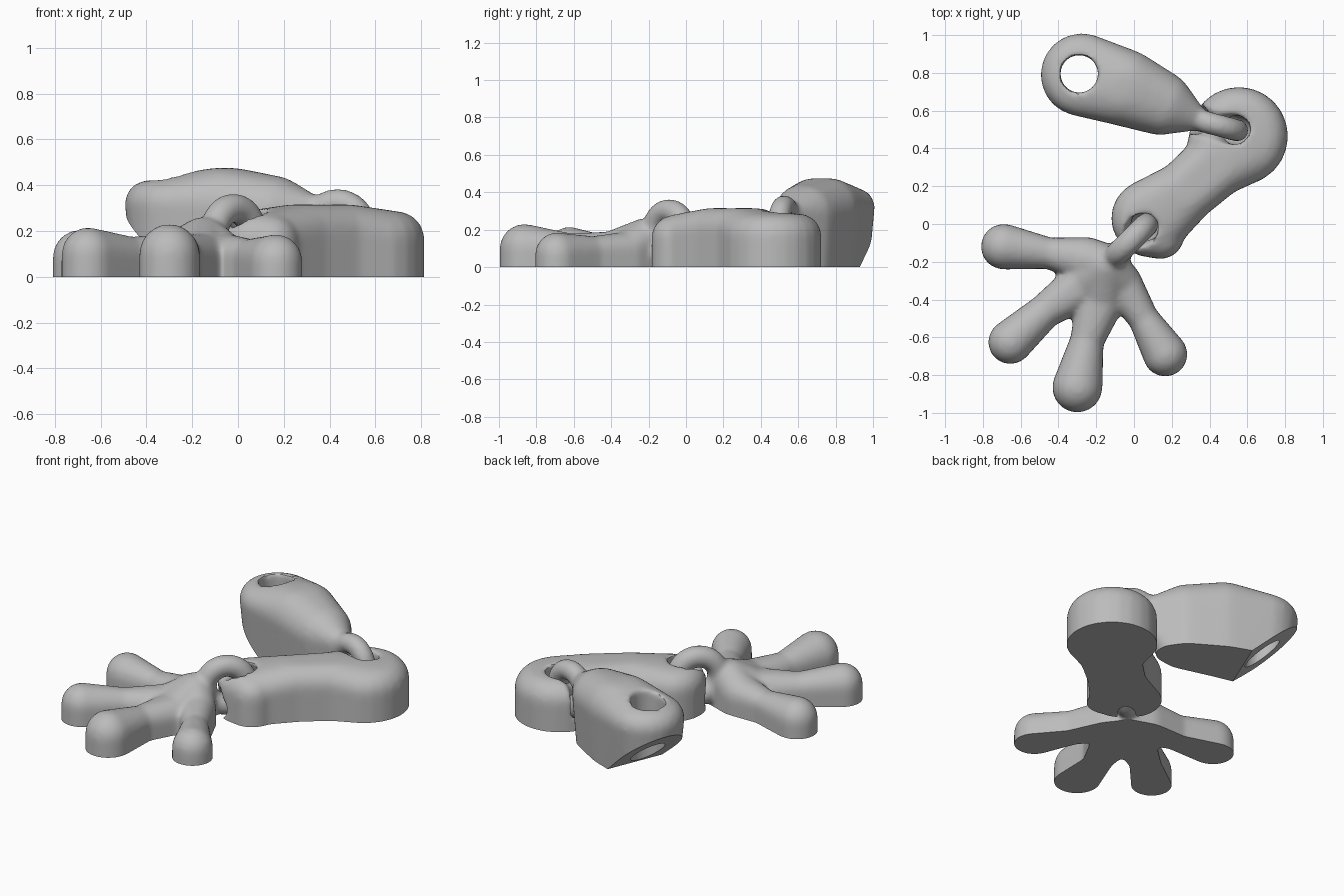
import bpy, bmesh, math
from mathutils import Vector

if "Cube" in bpy.data.objects:
    bpy.data.objects.remove(bpy.data.objects["Cube"])

grey = bpy.data.materials.new("plain_grey")
grey.use_nodes = True
grey.diffuse_color = (0.5, 0.5, 0.5, 1)
grey.node_tree.nodes["Principled BSDF"].inputs["Base Color"].default_value = (0.5, 0.5, 0.5, 1)
cutters = []


def dome_points(x, y, top, half, edge, bottom=-0.1, foot_scale=1.0):
    """Upright round post with a rounded top edge."""
    levels = [(half * foot_scale, bottom)]
    for i in range(7):
        t = i * math.pi / 12
        levels.append((max(half - edge + edge * math.cos(t), 0.002), top - edge + edge * math.sin(t)))
    return [Vector((x + r * math.cos(a), y + r * math.sin(a), z))
            for r, z in levels for a in (k * math.tau / 24 for k in range(24))]


def add_chain(bm, nodes, **kw):
    """Hull every pair of neighbouring posts."""
    for a, b in zip(nodes, nodes[1:]):
        part = bmesh.new()
        for p in dome_points(*a, **kw) + dome_points(*b, **kw):
            part.verts.new(p)
        out = bmesh.ops.convex_hull(part, input=part.verts)
        junk = {e for e in out["geom_interior"] + out["geom_unused"] if isinstance(e, bmesh.types.BMVert)}
        bmesh.ops.delete(part, geom=list(junk), context='VERTS')
        bmesh.ops.recalc_face_normals(part, faces=part.faces)
        mesh = bpy.data.meshes.new("piece")
        part.to_mesh(mesh)
        part.free()
        bm.from_mesh(mesh)
        bpy.data.meshes.remove(mesh)


def ring(centre, angle, major, minor, name="ring"):
    """Upright link standing along the given heading."""
    bpy.ops.mesh.primitive_torus_add(location=centre, rotation=(math.pi / 2, 0, angle),
                                     major_radius=major, minor_radius=minor,
                                     major_segments=48, minor_segments=20)
    ob = bpy.context.object
    ob.name = name
    return ob


def cutter(ob):
    ob.hide_render = True
    cutters.append(ob)
    return ob


def finish(name, bm, link=None, holes=(), planes=()):
    mesh = bpy.data.meshes.new(name)
    bm.to_mesh(mesh)
    bm.free()
    ob = bpy.data.objects.new(name, mesh)
    bpy.context.collection.objects.link(ob)
    bpy.ops.object.select_all(action='DESELECT')
    ob.select_set(True)
    bpy.context.view_layer.objects.active = ob
    if link:
        link.select_set(True)
        bpy.ops.object.join()

    def remesh():
        m = ob.modifiers.new("blend", 'REMESH')
        m.mode, m.voxel_size = 'VOXEL', 0.014

    def cut(c):
        m = ob.modifiers.new("cut", 'BOOLEAN')
        m.operation, m.solver, m.object = 'DIFFERENCE', 'EXACT', c

    remesh()
    for h in holes:
        cut(h)
    if holes:
        remesh()
    s = ob.modifiers.new("soften", 'SMOOTH')
    s.factor, s.iterations = 0.5, 9
    for p in planes:
        cut(p)
    bpy.ops.object.convert(target='MESH')
    ob.data.materials.clear()
    ob.data.materials.append(grey)
    bpy.ops.object.shade_smooth_by_angle(angle=math.radians(40))
    return ob


# Ground block trims every part flat underneath
bpy.ops.mesh.primitive_cube_add(size=4, location=(0, 0, -2))
ground = cutter(bpy.context.object)

# Slanted block trims the hip end of the thigh from below
axis = Vector((0.92, -0.38, 0)).normalized()
across = Vector((-axis.y, axis.x, 0))
normal = (axis * -0.29 + Vector((0, 0, -0.33))).normalized()
bpy.ops.mesh.primitive_cube_add(size=2, location=Vector((-0.19, 0.72, 0)) + normal)
slant = cutter(bpy.context.object)
slant.rotation_mode = 'QUATERNION'
slant.rotation_quaternion = normal.to_track_quat('Z', 'Y')

# Links: a slim ring on the limb and a fatter one clearing the socket
ankle = ((-0.02, -0.09, 0.18), math.radians(45), 0.12)
knee = ((0.435, 0.525, 0.21), math.radians(-15), 0.115)
ankle_gap = cutter(ring(*ankle, 0.082, "ankle_gap"))
knee_gap = cutter(ring(*knee, 0.08, "knee_gap"))

# Foot with four spread toes
foot = bmesh.new()
heel = (-0.15, -0.22, 0.26, 0.115, 0.11)
toes = [
    [(-0.69, -0.12, 0.205, 0.12, 0.12), (-0.45, -0.155, 0.17, 0.082, 0.08), (-0.25, -0.19, 0.2, 0.12, 0.11)],
    [(-0.655, -0.625, 0.215, 0.116, 0.116), (-0.47, -0.46, 0.175, 0.09, 0.09), (-0.25, -0.31, 0.19, 0.13, 0.11)],
    [(-0.3, -0.865, 0.23, 0.132, 0.132), (-0.25, -0.62, 0.18, 0.088, 0.088), (-0.17, -0.38, 0.19, 0.13, 0.11)],
    [(0.165, -0.69, 0.185, 0.117, 0.117), (0.05, -0.5, 0.165, 0.08, 0.08), (-0.07, -0.31, 0.19, 0.11, 0.1)],
]
for toe in toes:
    add_chain(foot, toe + [heel])
finish("foot", foot, ring(*ankle, 0.064), planes=[ground])

# Shin with a socket at each end
shin = bmesh.new()
add_chain(shin, [(0.085, 0.03, 0.28, 0.205, 0.11), (0.27, 0.17, 0.315, 0.165, 0.12),
                 (0.44, 0.32, 0.315, 0.175, 0.12), (0.555, 0.465, 0.285, 0.26, 0.12)])
add_chain(shin, [(0.085, 0.03, 0.28, 0.205, 0.11), (0.14, -0.06, 0.27, 0.125, 0.11)])
finish("shin", shin, holes=[ankle_gap, knee_gap], planes=[ground])

# Thigh with a round hip hole
bpy.ops.mesh.primitive_cylinder_add(vertices=48, radius=0.1, depth=2, location=(-0.29, 0.795, 0.2))
hip_hole = cutter(bpy.context.object)
thigh = bmesh.new()
add_chain(thigh, [(-0.275, 0.79, 0.42, 0.22, 0.1), (-0.06, 0.725, 0.475, 0.205, 0.16),
                  (0.14, 0.64, 0.44, 0.17, 0.15), (0.29, 0.575, 0.37, 0.085, 0.08, 0.12)],
          foot_scale=0.82)
finish("thigh", thigh, ring(*knee, 0.06), holes=[hip_hole], planes=[ground, slant])

for c in cutters:
    bpy.data.objects.remove(c)
